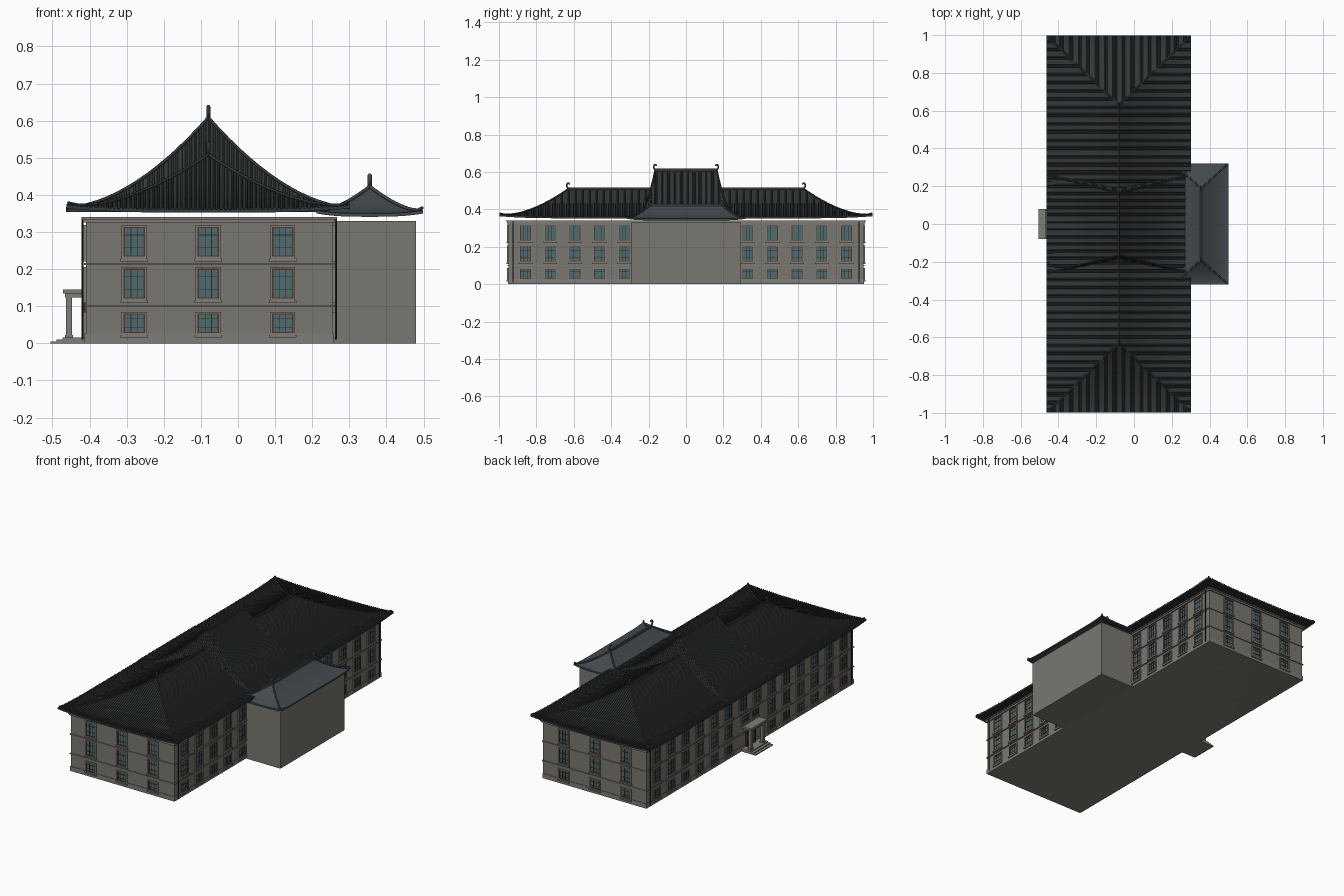
import bpy, bmesh, math
from mathutils import Vector

if "Cube" in bpy.data.objects:
    bpy.data.objects.remove(bpy.data.objects["Cube"])

def material(name, r, g, b):
    m = bpy.data.materials.new(name)
    m.diffuse_color = (r, g, b, 1)
    m.use_nodes = True
    m.node_tree.nodes["Principled BSDF"].inputs["Base Color"].default_value = m.diffuse_color
    return m

WALL = material("wall_stone", 0.19, 0.185, 0.16)
TRIM = material("trim_stone", 0.21, 0.205, 0.18)
TILE = material("roof_tile", 0.032, 0.038, 0.04)
SLATE = material("rear_roof_tile", 0.055, 0.068, 0.075)
RED = material("red_wood", 0.10, 0.03, 0.02)
DARK = material("dark_metal", 0.02, 0.02, 0.02)
GLASS = material("glass", 0.08, 0.15, 0.16)

parts = {}

def box(part, mat, x0, x1, y0, y1, z0, z1):
    """Add a box to a named part; finished together at the end."""
    bm = parts.setdefault(part, (bmesh.new(), mat))[0]
    v = [bm.verts.new((x, y, z)) for x in (x0, x1) for y in (y0, y1) for z in (z0, z1)]
    for f in ((0, 1, 3, 2), (4, 6, 7, 5), (0, 4, 5, 1), (2, 3, 7, 6), (0, 2, 6, 4), (1, 5, 7, 3)):
        bm.faces.new([v[i] for i in f])

def finish(name, bm, mat):
    bmesh.ops.recalc_face_normals(bm, faces=bm.faces)
    me = bpy.data.meshes.new(name)
    bm.to_mesh(me)
    bm.free()
    me.materials.append(mat)
    ob = bpy.data.objects.new(name, me)
    bpy.context.collection.objects.link(ob)
    return ob

def tube(name, paths, r, mat, res=1):
    cu = bpy.data.curves.new(name, 'CURVE')
    cu.dimensions = '3D'
    cu.bevel_depth, cu.bevel_resolution, cu.use_fill_caps = r, res, True
    for pts in paths:
        sp = cu.splines.new('POLY')
        sp.points.add(len(pts) - 1)
        for p, q in zip(sp.points, pts):
            p.co = (*q, 1)
    cu.materials.append(mat)
    bpy.context.collection.objects.link(bpy.data.objects.new(name, cu))

# ---- walls, string courses and cornice
X0, X1, Y = -0.41, 0.255, 0.95
box("main_walls", WALL, X0, X1, -Y, Y, 0, 0.33)
box("rear_wing", WALL, X1 - 0.01, 0.48, -0.295, 0.295, 0, 0.338 - 0.008)
for z0, z1, d in ((0, 0.027, 0.003), (0.098, 0.103, 0.005), (0.211, 0.216, 0.005),
                  (0.325, 0.334, 0.007), (0.334, 0.341, 0.012)):
    box("string_courses", TRIM, X0 - d, X1 + d, -Y - d, Y + d, z0, z1)

# ---- windows
def wbox(part, mat, wall, u0, u1, z0, z1, d0, d1):
    axis, plane, s = wall
    a, b = sorted((plane + s * d0, plane + s * d1))
    if axis == 'x':
        box(part, mat, a, b, u0, u1, z0, z1)
    else:
        box(part, mat, u0, u1, a, b, z0, z1)

def rim(part, mat, wall, u, w, z0, z1, t, d):
    wbox(part, mat, wall, u - w, u - w + t, z0, z1, 0, d)
    wbox(part, mat, wall, u + w - t, u + w, z0, z1, 0, d)
    wbox(part, mat, wall, u - w + t, u + w - t, z1 - t, z1, 0, d)
    wbox(part, mat, wall, u - w + t, u + w - t, z0, z0 + t, 0, d)

def window(wall, u, z0, z1):
    wbox("window_glass", GLASS, wall, u - 0.027, u + 0.027, z0, z1, -0.002, 0.001)
    rim("window_surrounds", TRIM, wall, u, 0.034, z0 - 0.004, z1 + 0.004, 0.005, 0.006)
    rim("window_frames", RED, wall, u, 0.029, z0, z1, 0.004, 0.004)
    wbox("window_sills", TRIM, wall, u - 0.037, u + 0.037, z0 - 0.012, z0 - 0.004, 0, 0.01)
    for k in (-0.0085, 0.0085):
        wbox("window_bars", DARK, wall, u + k - 0.001, u + k + 0.001, z0 + 0.004, z1 - 0.004, 0, 0.003)
    for f in (0.3, 0.72):
        zz = z0 + f * (z1 - z0)
        wbox("window_bars", DARK, wall, u - 0.025, u + 0.025, zz - 0.001, zz + 0.001, 0, 0.0028)

ROWS = ((0.027, 0.081), (0.12, 0.202), (0.233, 0.315))
BAYS = [s * (0.066 + 0.132 * k) for k in range(7) for s in (-1, 1)]
for i, (z0, z1) in enumerate(ROWS):
    for s in (-1, 1):
        for x in (-0.28, -0.08, 0.12):
            window(('y', s * Y, s), x, z0, z1)
    for y in BAYS:
        if abs(y) > 0.3:
            window(('x', X1, 1), y, z0, z1)
        if i == 2 or abs(y) > 0.1:
            window(('x', X0, -1), y, z0, z1)
for y in (-0.045, 0.045):
    window(('x', X0, -1), y, 0.158, 0.2)

# ---- downpipes near the corners
tube("downpipes", [[(x, s * 0.925, 0.01), (x, s * 0.925, 0.335)]
                   for x in (X0 - 0.009, X1 + 0.009) for s in (-1, 1)], 0.003, DARK)

# ---- entrance porch, steps and doors
for i in range(3):
    box("entrance_steps", TRIM, -0.505 + 0.016 * i, X0, -0.08, 0.08, 0.005 * i, 0.005 * (i + 1))
for y in (-0.055, 0.055):
    box("porch_columns", TRIM, -0.464, -0.447, y - 0.009, y + 0.009, 0.015, 0.126)
    box("porch_columns", TRIM, -0.466, -0.444, y - 0.012, y + 0.012, 0.015, 0.022)
box("porch_canopy", TRIM, -0.466, X0, -0.068, 0.068, 0.124, 0.134)
box("porch_canopy", TRIM, -0.472, X0, -0.075, 0.075, 0.134, 0.145)
porch = ('x', X0, -1)
rim("door_frame", RED, porch, 0, 0.04, 0.015, 0.12, 0.006, 0.012)
for s in (-1, 1):
    wbox("door_leaves", RED, porch, s * 0.017 - 0.015, s * 0.017 + 0.015, 0.015, 0.09, 0, 0.006)
    wbox("door_panes", GLASS, porch, s * 0.017 - 0.009, s * 0.017 + 0.009, 0.045, 0.083, 0, 0.008)
wbox("door_panes", GLASS, porch, -0.034, 0.034, 0.093, 0.115, 0, 0.005)

# ---- curved hip roofs with tile ribs, ridges, hips and ridge-end ornaments
def roof(name, cx, hx, hy, ry, z0, h, power, lift, pitch, bump, mat, ridge_r):
    run = hy - ry
    up = lambda a: max(0.0, 1 - a / hx) ** 3

    def height(x, y):
        dx, dy = hx - abs(x), hy - abs(y)
        t = min(1, max(0, min(dx / hx, dy / run)))
        return z0 + h * t ** power + lift * up(dx) * up(dy)

    def columns(half):
        n = max(1, round(2 * half / pitch))
        p = 2 * half / n
        cols = [(-half + p * (i + f), b) for i in range(n)
                for f, b in ((0, 0), (0.5, 0), (0.6, bump), (0.9, bump))]
        return cols + [(half, 0)]

    bm = bmesh.new()
    seg = 12
    for along_y in (True, False):
        for s in (-1, 1):
            last = None
            for u, b in columns(hy if along_y else hx):
                tmax = min(1, (hy - abs(u)) / run) if along_y else (hx - abs(u)) / hx
                row = []
                for k in range(seg + 1):
                    t = tmax * k / seg
                    x, y = (s * hx * (1 - t), u) if along_y else (u, s * (hy - run * t))
                    z = height(x, y)
                    if k == 0:      # eave board
                        row.append(bm.verts.new((cx + x, y, z - 0.009)))
                    row.append(bm.verts.new((cx + x, y, z + b)))
                if last:
                    for k in range(seg + 1):
                        bm.faces.new((last[k], row[k], row[k + 1], last[k + 1]))
                last = row
    bmesh.ops.remove_doubles(bm, verts=bm.verts, dist=1e-5)
    finish(name, bm, mat)

    # hip ridges, ending in a small upturned tip
    hips = []
    for sx in (-1, 1):
        for sy in (-1, 1):
            pts = []
            for k in range(15):
                t = 0.012 + 0.988 * k / 14
                x, y = sx * hx * (1 - t), sy * (hy - run * t)
                pts.append((cx + x, y, height(x, y) + 0.003 + (0.004 if k == 0 and lift else 0)))
            hips.append(pts)
    tube(name + "_hip_ridges", hips, 0.0045, mat)

    # ridge beam and curled ornaments
    top = z0 + h
    box(name + "_ridge", mat, cx - 0.0045, cx + 0.0045, -ry, ry, top - 0.012, top + ridge_r)
    hooks = []
    for s in (-1, 1):
        prof = ((-0.012, 0.002), (0.0, 0.006), (0.007, 0.016), (0.008, 0.026),
                (0.003, 0.033), (-0.004, 0.033), (-0.006, 0.027))
        hooks.append([(cx, s * (ry + a), top + c) for a, c in prof])
    tube(name + "_ornaments", hooks, 0.0055, mat)

roof("main_roof", -0.08, 0.382, 0.998, 0.63, 0.361, 0.145, 1.8, 0.011, 0.0125, 0.004, TILE, 0.011)
roof("central_roof", -0.08, 0.384, 0.26, 0.165, 0.363, 0.242, 1.8, 0.0, 0.0125, 0.004, TILE, 0.012)
roof("rear_roof", 0.355, 0.144, 0.32, 0.19, 0.35, 0.07, 1.6, 0.009, 0.04, 0.0, SLATE, 0.009)

for part, (bm, mat) in parts.items():
    finish(part, bm, mat)
